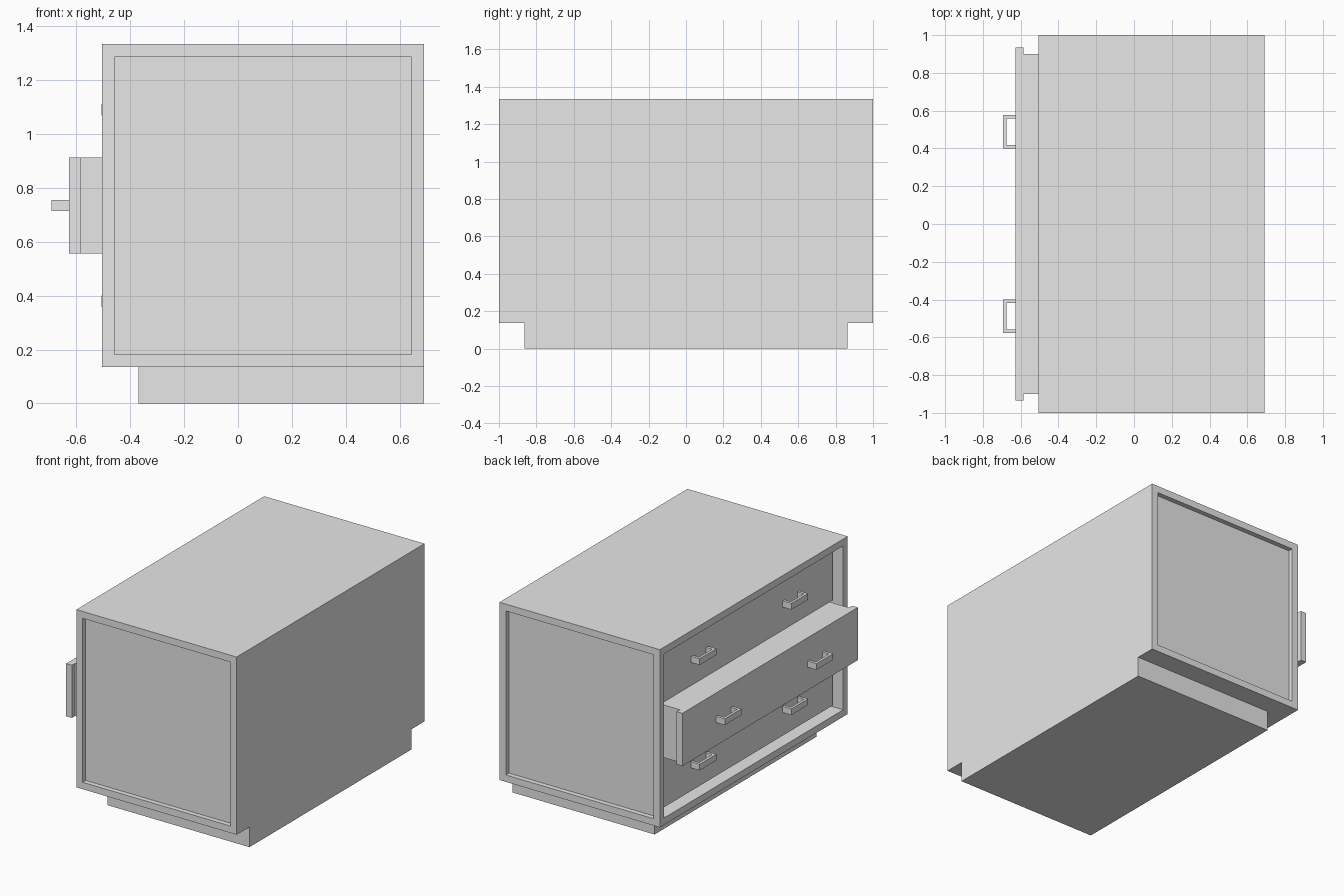
import bpy, bmesh
from mathutils import Vector

if "Cube" in bpy.data.objects:
    bpy.data.objects.remove(bpy.data.objects["Cube"])

grey = bpy.data.materials.new("plain grey")
grey.diffuse_color = (0.8, 0.8, 0.8, 1)
grey.use_nodes = True
grey.node_tree.nodes["Principled BSDF"].inputs["Base Color"].default_value = grey.diffuse_color


def add_object(name, bm):
    bmesh.ops.recalc_face_normals(bm, faces=bm.faces)
    mesh = bpy.data.meshes.new(name)
    bm.to_mesh(mesh)
    bm.free()
    mesh.materials.append(grey)
    obj = bpy.data.objects.new(name, mesh)
    bpy.context.collection.objects.link(obj)
    return obj


def box_mesh(x0, x1, y0, y1, z0, z1):
    bm = bmesh.new()
    bmesh.ops.create_cube(bm, size=1)
    for v in bm.verts:
        v.co = Vector((x1 if v.co.x > 0 else x0,
                       y1 if v.co.y > 0 else y0,
                       z1 if v.co.z > 0 else z0))
    return bm


def prism(name, outline, z0, z1):
    bm = bmesh.new()
    face = bm.faces.new([bm.verts.new((x, y, z0)) for x, y in outline])
    out = bmesh.ops.extrude_face_region(bm, geom=[face])
    top = [g for g in out["geom"] if isinstance(g, bmesh.types.BMVert)]
    bmesh.ops.translate(bm, verts=top, vec=(0, 0, z1 - z0))
    return add_object(name, bm)


def recess(bm, direction, border, depth):
    bm.normal_update()
    face = max(bm.faces, key=lambda f: f.normal.dot(direction) * f.calc_area())
    bmesh.ops.inset_individual(bm, faces=[face], thickness=border)
    bmesh.ops.inset_individual(bm, faces=[face], thickness=0, depth=-depth)


# Carcass: recessed end panels and a deep drawer opening
BORDER = 0.066
carcass = box_mesh(-0.505, 0.69, -1, 1, 0.136, 1.334)
recess(carcass, Vector((0, -1, 0)), BORDER, 0.033)
recess(carcass, Vector((0, 1, 0)), BORDER, 0.033)
recess(carcass, Vector((-1, 0, 0)), BORDER, 1.13)
add_object("cabinet_carcass", carcass)

# Plinth, flush with the back
add_object("plinth", box_mesh(-0.37, 0.69, -0.863, 0.863, 0, 0.136))

# Three stacked drawers, the middle one pulled out
BOTTOM, HEIGHT = 0.202, 0.3553
for i, front in enumerate((-0.44, -0.627, -0.44)):
    z0, z1 = BOTTOM + i * HEIGHT, BOTTOM + (i + 1) * HEIGHT
    back, w, s = front + 0.042, 0.934, 0.9
    # Front board with a narrower box behind it
    prism(f"drawer_{i + 1}",
          [(front, -w), (front, w), (back, w), (back, s),
           (front + 1.05, s), (front + 1.05, -s), (back, -s), (back, -w)], z0, z1)
    # Two bracket handles
    mid, tip = (z0 + z1) / 2, front - 0.066
    for side, y in (("right", -0.488), ("left", 0.488)):
        o, n = 0.089, 0.07
        prism(f"handle_{i + 1}_{side}",
              [(front, y - o), (tip, y - o), (tip, y + o), (front, y + o),
               (front, y + n), (tip + 0.017, y + n),
               (tip + 0.017, y - n), (front, y - n)], mid - 0.021, mid + 0.021)
